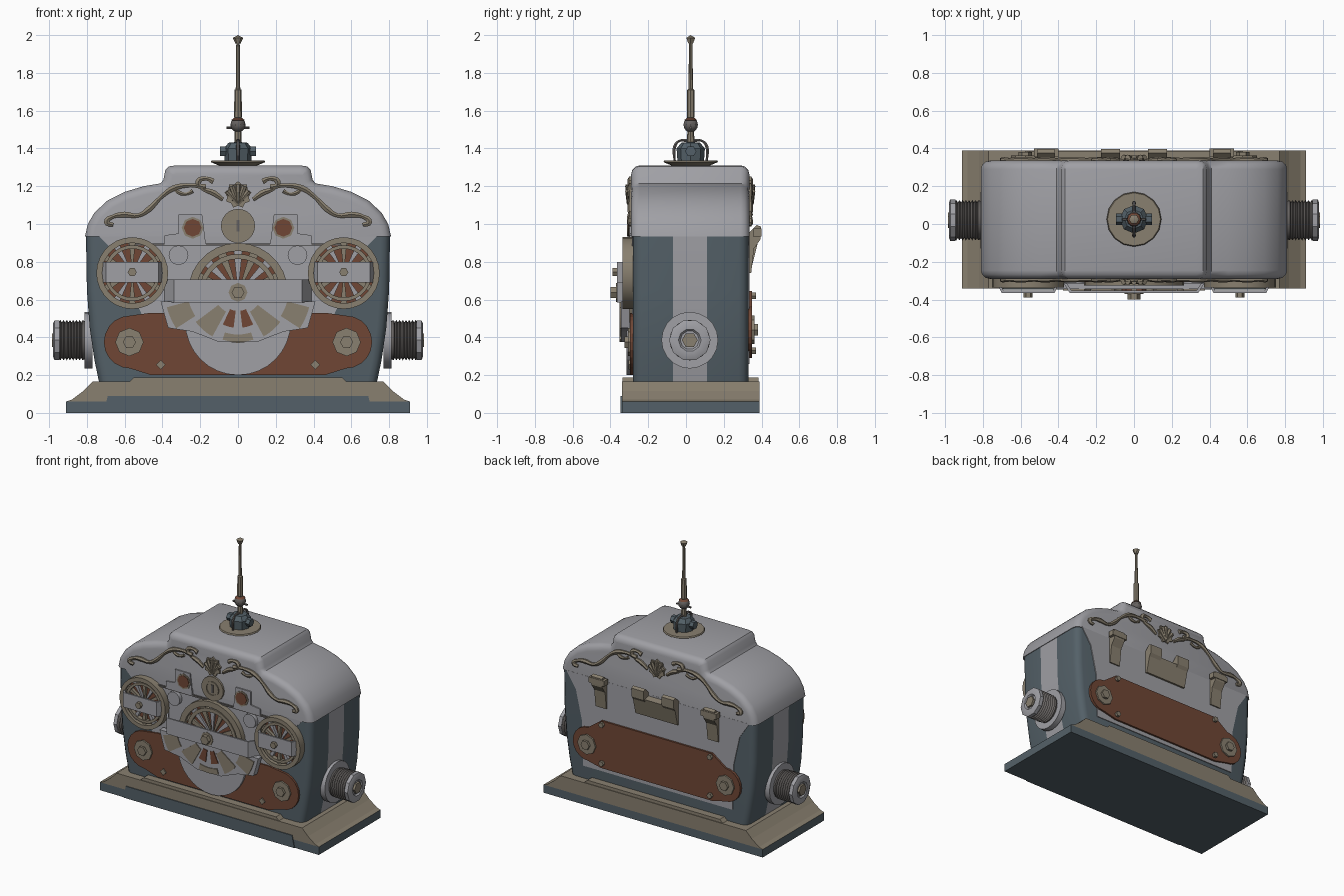
import bpy, bmesh, math
from math import sin, cos, radians, pi

if "Cube" in bpy.data.objects:
    bpy.data.objects.remove(bpy.data.objects["Cube"])


def material(name, c):
    m = bpy.data.materials.new(name)
    m.diffuse_color = (*c, 1)
    m.use_nodes = True
    m.node_tree.nodes["Principled BSDF"].inputs["Base Color"].default_value = m.diffuse_color
    return m


GREY = material("light grey", (0.35, 0.35, 0.375))
BEIGE = material("beige", (0.25, 0.215, 0.16))
BROWN = material("rust brown", (0.16, 0.062, 0.036))
BLUE = material("slate blue", (0.088, 0.118, 0.138))
DARK = material("dark thread", (0.13, 0.12, 0.115))
AXES = {'x': lambda u, v, h: (h, u, v), 'y': lambda u, v, h: (u, h, v), 'z': lambda u, v, h: (u, v, h)}


def finish(name, bm, mats, smooth=False):
    bmesh.ops.remove_doubles(bm, verts=bm.verts[:], dist=1e-5)
    bmesh.ops.recalc_face_normals(bm, faces=bm.faces[:])
    me = bpy.data.meshes.new(name)
    bm.to_mesh(me)
    bm.free()
    for m in mats:
        me.materials.append(m)
    ob = bpy.data.objects.new(name, me)
    bpy.context.collection.objects.link(ob)
    if smooth:
        bpy.ops.object.select_all(action='DESELECT')
        ob.select_set(True)
        bpy.context.view_layer.objects.active = ob
        bpy.ops.object.shade_smooth_by_angle(angle=radians(35))
    return ob


def prism(name, pts, h0, h1, mat, axis='y'):
    bm = bmesh.new()
    f = AXES[axis]
    a = [bm.verts.new(f(u, v, h0)) for u, v in pts]
    b = [bm.verts.new(f(u, v, h1)) for u, v in pts]
    bm.faces.new(a)
    bm.faces.new(b)
    for i in range(len(pts)):
        j = (i + 1) % len(pts)
        bm.faces.new((a[i], a[j], b[j], b[i]))
    return finish(name, bm, [mat])


def lathe(name, prof, c, axis, mat, n=24, closed=False, smooth=True):
    bm = bmesh.new()
    f = AXES[axis]
    rows = [[bm.verts.new(f(c[0] + r * cos(2 * pi * k / n), c[1] + r * sin(2 * pi * k / n), h))
             for k in range(n)] for r, h in prof]
    for i in range(len(prof) if closed else len(prof) - 1):
        p, q = rows[i], rows[(i + 1) % len(rows)]
        for k in range(n):
            bm.faces.new((p[k], p[(k + 1) % n], q[(k + 1) % n], q[k]))
    return finish(name, bm, [mat], smooth)


def disc(name, c, r, h0, h1, mat, axis='y', n=24):
    return lathe(name, [(0, h0), (r, h0), (r, h1), (0, h1)], c, axis, mat, n)


def ring(name, c, r0, r1, h0, h1, mat, n=28):
    return lathe(name, [(r0, h0), (r1, h0), (r1, h1), (r0, h1)], c, 'y', mat, n, True)


def rect(x0, x1, z0, z1):
    return [(x0, z0), (x1, z0), (x1, z1), (x0, z1)]


def sector(c, r0, r1, a0, a1, n=6):
    arc = [radians(a0 + (a1 - a0) * i / n) for i in range(n + 1)]
    return [(c[0] + r1 * cos(a), c[1] + r1 * sin(a)) for a in arc] + \
           [(c[0] + r0 * cos(a), c[1] + r0 * sin(a)) for a in reversed(arc)]


def mirrored(right):
    return right + [(-x, z) for x, z in reversed(right)]


def tube(name, pts, r, mat):
    cu = bpy.data.curves.new(name + "_path", 'CURVE')
    cu.dimensions = '3D'
    cu.bevel_depth, cu.bevel_resolution, cu.resolution_u = r, 1, 4
    cu.use_fill_caps = True
    sp = cu.splines.new('BEZIER')
    sp.bezier_points.add(len(pts) - 1)
    for i, (bp, p) in enumerate(zip(sp.bezier_points, pts)):
        bp.co = p
        bp.handle_left_type = bp.handle_right_type = 'AUTO'
        bp.radius = 1.25 if i % 2 else 0.85
    ob = bpy.data.objects.new(name + "_path", cu)
    bm = bmesh.new()
    bpy.context.collection.objects.link(ob)
    bpy.context.view_layer.update()
    me = bpy.data.meshes.new_from_object(ob.evaluated_get(bpy.context.evaluated_depsgraph_get()))
    bm.from_mesh(me)
    for f in bm.faces:
        f.material_index = 0
    bpy.data.objects.remove(ob)
    finish(name, bm, [mat], True)


# Base: slab, flared plinth, front panel and treads
prism("base_slab", rect(-0.91, 0.91, 0, 0.06), -0.34, 0.39, BLUE)
prism("base_plinth", mirrored([(0.91, 0.06), (0.88, 0.07), (0.82, 0.115), (0.77, 0.165)]), -0.34, 0.39, BEIGE)
prism("base_front_panel", mirrored([(0.71, 0.0), (0.69, 0.09)]), -0.346, -0.335, BLUE)
for n, y0, y1 in (("front", -0.335, -0.28), ("back", 0.33, 0.385)):
    prism(n + "_tread", mirrored([(0.58, 0.16), (0.55, 0.188)]), y0, y1, BEIGE)

# Body: rounded section tapering to the foot, grey strip down each side
sec = [(-0.07, 0), (0.11, 0)]
for a in range(0, 91, 30):
    sec.append((0.28 + 0.05 * sin(radians(a)), -0.05 * (1 - cos(radians(a)))))
front = [(-0.23 - 0.05 * cos(radians(a)), -0.05 * (1 - sin(radians(a)))) for a in range(0, 91, 30)]
half = front + sec
bm = bmesh.new()
rows = []
for z, w in ((0.16, 0.735), (0.28, 0.76), (0.45, 0.785), (0.65, 0.80), (0.95, 0.805)):
    loop = [(w + dx, y) for y, dx in half] + [(-w - dx, y) for y, dx in reversed(half)]
    rows.append([bm.verts.new((x, y, z)) for x, y in loop])
for p, q in zip(rows, rows[1:]):
    for k in range(len(p)):
        j = (k + 1) % len(p)
        f = bm.faces.new((p[k], p[j], q[j], q[k]))
        c = f.calc_center_median()
        f.material_index = int(abs(c.y - 0.02) < 0.01 and abs(c.x) > 0.5)
bm.faces.new(rows[0])
bm.faces.new(rows[-1])
finish("body", bm, [BLUE, GREY], True)
prism("body_front_face", mirrored([(0.25, 0.4), (0.5, 0.5), (0.66, 0.86), (0.74, 0.94)]), -0.286, -0.278, GREY)
prism("body_back_face", mirrored([(0.62, 0.26), (0.63, 0.6), (0.68, 0.82), (0.76, 0.94)]), 0.328, 0.336, GREY)

# Lid: stepped arch with rounded front and back rims
lid = prism("lid", mirrored([(0.81, 0.935), (0.795, 1.0), (0.76, 1.06), (0.69, 1.125), (0.60, 1.17), (0.50, 1.2),
                             (0.41, 1.215), (0.395, 1.235), (0.385, 1.285), (0.365, 1.305), (0.33, 1.31)]),
            -0.29, 0.335, GREY)
bm = bmesh.new()
bm.from_mesh(lid.data)
rim = [e for e in bm.edges if abs(e.verts[0].co.y - e.verts[1].co.y) < 1e-4
       and max(v.co.z for v in e.verts) > 0.94]
bmesh.ops.bevel(bm, geom=rim, offset=0.045, segments=3, profile=0.5, affect='EDGES')
bpy.data.objects.remove(lid)
finish("lid", bm, [GREY], True)


# Lobed rust plates with octagon bolts and screws, front and back
def lobed(cz, r, xin, z0, z1):
    arc = [(0.57 + r * cos(radians(a)), cz + r * sin(radians(a))) for a in range(-90, 91, 18)]
    return mirrored([(xin, z0)] + arc + [(xin, z1)])


prism("front_plate", lobed(0.375, 0.14, 0.46, 0.2, 0.53), -0.296, -0.28, BROWN)
prism("back_plate", lobed(0.44, 0.125, 0.46, 0.29, 0.645), 0.33, 0.35, BROWN)
prism("front_apron", sector((0, 0.48), 0, 0.28, 180, 360, 16)[:17], -0.315, -0.285, GREY)
for s in (-1, 1):
    for n, z, y, d in (("front", 0.375, -0.296, -1), ("back", 0.44, 0.35, 1)):
        disc(n + "_bolt_plate", (s * 0.575, z), 0.075, y, y + 0.012 * d, BEIGE, n=8)
        disc(n + "_bolt", (s * 0.575, z), 0.035, y, y + 0.03 * d, BEIGE, n=6)
    disc("front_screw", (s * 0.41, 0.255), 0.025, -0.296, -0.305, BEIGE, n=4)
    for z in (0.33, 0.62):
        disc("back_screw", (s * 0.45, z), 0.02, 0.35, 0.37, BEIGE, n=6)


# Spoked wheels
def wheel(name, c, r, y, spokes):
    disc(name + "_back", c, r * 0.95, -0.28, -0.292, BROWN)
    ring(name + "_rim", c, r * 0.84, r, -0.28, y, BEIGE)
    ring(name + "_inner_rim", c, r * 0.68, r * 0.78, -0.285, y + 0.012, BEIGE)
    for k in range(spokes):
        a = 360 * k / spokes
        prism(name + "_spoke", sector(c, r * 0.15, r * 0.86, a - 6, a + 6, 1), -0.285, y + 0.02,
              BEIGE if k % 2 else GREY)


wheel("main_wheel", (0, 0.635), 0.265, -0.325, 16)
prism("main_fan_cover", mirrored([(0.10, 0.375), (0.24, 0.43), (0.37, 0.45), (0.41, 0.59)]), -0.345, -0.30, GREY)
for s in (-1, 1):
    mid = 270 + s * 66
    prism("fan_window", sector((0, 0.66), 0.27, 0.39, mid - 9, mid + 9), -0.351, -0.34, BEIGE)
    mid = 270 + s * 41
    prism("fan_window", sector((0, 0.65), 0.13, 0.28, mid - 12, mid + 12), -0.351, -0.34, BEIGE)
    prism("fan_window", sector((0, 0.64), 0.10, 0.19, 270 + s * 16 - 9, 270 + s * 16 + 9), -0.351, -0.34, BROWN)
prism("fan_lip", sector((0, 0.64), 0.225, 0.265, 252, 288), -0.351, -0.34, BEIGE)


def bridge(name, cx, w, foot, y, z0, z1):
    out = [(foot, -0.285), (w, y), (-w, y), (-foot, -0.285)]
    inn = [(-foot + 0.015, -0.285), (-w + 0.01, y + 0.012), (w - 0.01, y + 0.012), (foot - 0.015, -0.285)]
    prism(name, [(cx + u, v) for u, v in out + inn], z0, z1, GREY, 'z')


bridge("main_bridge", 0, 0.34, 0.39, -0.365, 0.585, 0.705)
disc("main_hub_washer", (0, 0.638), 0.05, -0.36, -0.37, BEIGE, n=8)
disc("main_hub", (0, 0.638), 0.034, -0.36, -0.40, BEIGE, n=6)
for s in (-1, 1):
    c = (s * 0.56, 0.74)
    wheel("side_wheel", c, 0.19, -0.335, 12)
    bridge("side_bridge", c[0], 0.14, 0.18, -0.365, 0.69, 0.80)
    disc("side_hub", (c[0], 0.745), 0.024, -0.36, -0.388, BEIGE, n=6)
    disc("upper_roller", (s * 0.315, 0.835), 0.052, -0.28, -0.315, GREY, n=12)
    # Small framed windows above the wheels
    prism("window_frame", [(s * x, z) for x, z in
                           ((0.17, 0.89), (0.39, 0.89), (0.39, 0.94), (0.315, 0.95), (0.315, 1.05), (0.19, 1.05))],
          -0.299, -0.28, GREY)
    disc("window_rim", (s * 0.24, 0.98), 0.058, -0.29, -0.304, BEIGE, n=8)
    disc("window_pane", (s * 0.24, 0.98), 0.047, -0.29, -0.307, BROWN, n=8)
prism("front_ledge", rect(-0.58, 0.58, 0.885, 0.897), -0.298, -0.28, DARK)

# Keyhole medallion
disc("medallion", (0, 0.99), 0.09, -0.28, -0.305, BEIGE)
ring("medallion_ring", (0, 0.99), 0.045, 0.055, -0.30, -0.312, BEIGE)
prism("medallion_slot", rect(-0.009, 0.009, 0.96, 1.02), -0.309, -0.30, DARK)

# Scrollwork and shell on both faces
scroll = [(0.66, 0.995), (0.695, 1.01), (0.66, 1.04), (0.60, 1.05), (0.53, 1.045), (0.47, 1.08), (0.41, 1.14),
          (0.34, 1.19), (0.25, 1.205), (0.17, 1.195)]
curl = [(0.08, 1.13), (0.13, 1.165), (0.19, 1.19), (0.21, 1.225), (0.165, 1.24), (0.13, 1.225)]
leaf = [(0.34, 1.19), (0.31, 1.165), (0.27, 1.16), (0.24, 1.175)]
for n, y, d in (("front", -0.293, -1), ("back", 0.338, 1)):
    for s in (-1, 1):
        for part, pts, r in (("scroll", scroll, 0.014), ("curl", curl, 0.014), ("leaf", leaf, 0.01)):
            tube(n + "_" + part, [(s * x, y, z) for x, z in pts], r, BEIGE)
    shell = []
    for k in range(18):
        a = radians(-90 + 20 * k)
        r = (0.072 if k % 2 else 0.058)
        shell.append((r * cos(a), 1.155 + r * sin(a)))
    prism(n + "_shell", shell, y, y + d * 0.012, BEIGE)
    for a in (20, 55, 90, 125, 160):
        ca, sa = cos(radians(a)), sin(radians(a))
        tube(n + "_shell_rib", [(0, y + d * 0.01, 1.105), (0.06 * ca, y + d * 0.014, 1.155 + 0.055 * sa)], 0.012, BEIGE)

# Back brackets
hook = [(0.33, 0.74), (0.345, 0.74), (0.36, 0.87), (0.395, 0.92), (0.398, 0.985), (0.375, 0.995), (0.33, 0.95)]
for s in (-1, 1):
    prism("side_bracket", hook, s * 0.465 - 0.045, s * 0.465 + 0.045, BEIGE, 'x')
    prism("side_bracket_cap", rect(0.355, 0.40, 0.935, 0.975), s * 0.465 - 0.065, s * 0.465 + 0.065, BEIGE, 'x')
    prism("centre_clip", hook[2:], s * 0.125 - 0.05, s * 0.125 + 0.05, BEIGE, 'x')
prism("centre_bracket", [(0.33, 0.78), (0.35, 0.78), (0.385, 0.92), (0.33, 0.93)], -0.175, 0.175, BEIGE, 'x')

# Thread spools on both sides
for s in (-1, 1):
    c = (0.02, 0.385)
    disc("spool_plate", c, 0.15, s * 0.77, s * 0.812, GREY, 'x', 20)
    prof = [(0, 0.80), (0.10, 0.80), (0.105, 0.825)]
    for k in range(7):
        prof += [(0.094, 0.83 + 0.017 * k), (0.107, 0.8385 + 0.017 * k)]
    lathe("spool_thread", [(r, s * h) for r, h in prof + [(0.094, 0.95), (0, 0.95)]], c, 'x', DARK, 20)
    lathe("spool_cap", [(r, s * h) for r, h in ((0, 0.945), (0.11, 0.945), (0.11, 0.972), (0.09, 0.98),
                                                (0.06, 0.98), (0.05, 0.968), (0, 0.968))], c, 'x', GREY, 10)
    disc("spool_hub", c, 0.042, s * 0.96, s * 0.984, BEIGE, 'x', 6)

# Antenna: flange, socket with clips, ball joint, telescoping mast, tip
c = (0, 0.025)
lathe("antenna_flange", [(0, 1.30), (0.09, 1.305), (0.145, 1.328), (0.14, 1.337), (0, 1.337)], c, 'z', BEIGE, 16)
lathe("antenna_socket", [(0, 1.33), (0.07, 1.33), (0.075, 1.40), (0.05, 1.43), (0, 1.435)], c, 'z', BLUE, 8)
for s in (-1, 1):
    tube("socket_clip", [(0, c[1] + s * d, z) for d, z in ((0.085, 1.335), (0.085, 1.41), (0.06, 1.44), (0.01, 1.44))],
         0.008, DARK)
    disc("socket_stud", (c[1], 1.385), 0.03, s * 0.06, s * 0.095, BLUE, 'x', 6)
lathe("antenna_mast", [(0, 1.42), (0.02, 1.42), (0.016, 1.56), (0.021, 1.565), (0.019, 1.71), (0.012, 1.715),
                       (0.009, 1.97), (0, 1.97)], c, 'z', BEIGE, 8)
lathe("antenna_ball", [(0.04 * sin(pi * k / 8), 1.525 - 0.04 * cos(pi * k / 8)) for k in range(9)], c, 'z', DARK, 10)
lathe("antenna_collar", [(0.028, 1.545), (0.036, 1.55), (0.02, 1.562)], c, 'z', BROWN, 10)
disc("antenna_pin", (c[1], 1.51), 0.007, -0.06, 0.06, DARK, 'x', 6)
lathe("antenna_tip", [(0, 1.955), (0.014, 1.955), (0.027, 1.985), (0, 2.0)], c, 'z', BEIGE, 6)
